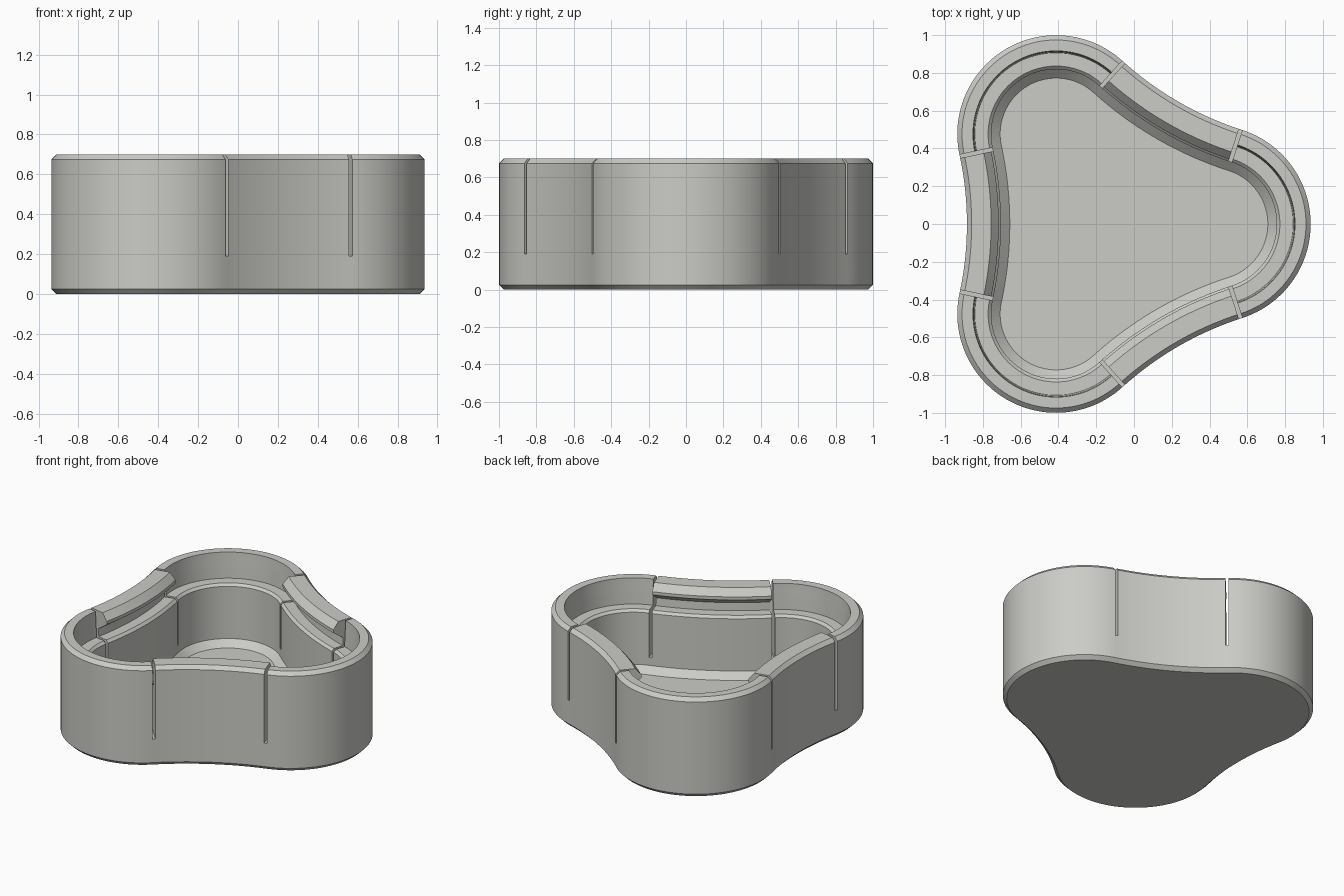
import bpy, bmesh, math
from mathutils import Vector, Matrix

if "Cube" in bpy.data.objects:
    bpy.data.objects.remove(bpy.data.objects["Cube"])

R, LOBE, RHO = 0.55, 0.523, 1.725      # lobe spacing, lobe radius, concave side radius
XC = -R / 4                            # centre of the three-fold symmetry
SLOT_W, SLOT_Z = 0.019, 0.19
N_LOBE, N_SIDE = 48, 20

# half angle of a lobe arc and of a concave side arc (tangent to each other)
half = R * math.sin(math.pi / 3)
side_half = math.asin(half / (LOBE + RHO))
lobe_half = math.pi / 3 + side_half
side_dist = R / 2 + (LOBE + RHO) * math.cos(side_half)

# cross-sections as (inset, height), from underside up, over the rim and down to the floor
OUTER = [(0.025, 0), (0, 0.025), (0, 0.675), (0.025, 0.7)]
PLAIN = [(0.083, 0.7), (0.085, 0.66), (0.087, 0.635), (0.09, 0.575)]
HOOK = [(0.128, 0.7), (0.168, 0.652), (0.168, 0.63), (0.09, 0.575)]
INNER = [(0.093, 0.52), (0.163, 0.52), (0.18, 0.503), (0.18, 0.135), (0.227, 0.09)]


def polar(r, a):
    return Vector((r * math.cos(a), r * math.sin(a), 0))


def outline():
    """Columns round the wall: (arc centre, radius, direction sign, angle, has hook)."""
    cols = []
    skip = (SLOT_W * 0.85) / (RHO + 0.09)
    for k in range(3):
        base = k * 2 * math.pi / 3
        for i in range(N_LOBE + 1):
            a = base - lobe_half + 2 * lobe_half * i / N_LOBE
            cols.append((polar(R, base), LOBE, -1, a, False))
        mid = base + math.pi / 3
        span = side_half - skip
        for i in range(N_SIDE + 1):
            a = mid + math.pi + span - 2 * span * i / N_SIDE
            cols.append((polar(side_dist, mid), RHO, 1, a, True))
    return cols


mat = bpy.data.materials.new("warm light grey")
mat.diffuse_color = (0.6, 0.6, 0.57, 1)
mat.use_nodes = True
mat.node_tree.nodes["Principled BSDF"].inputs["Base Color"].default_value = mat.diffuse_color


def make_object(name, bm):
    bmesh.ops.recalc_face_normals(bm, faces=bm.faces)
    mesh = bpy.data.meshes.new(name)
    bm.to_mesh(mesh)
    bm.free()
    ob = bpy.data.objects.new(name, mesh)
    mesh.materials.append(mat)
    bpy.context.collection.objects.link(ob)
    return ob


# tray body with hooked clips on the three concave sides
bm = bmesh.new()
columns = []
for centre, rad, sign, ang, hook in outline():
    section = OUTER + (HOOK if hook else PLAIN) + INNER
    columns.append([bm.verts.new(centre + polar(rad + sign * d, ang) + Vector((XC, 0, z)))
                    for d, z in section])
for a, b in zip(columns, columns[1:] + columns[:1]):
    for j in range(len(a) - 1):
        bm.faces.new((a[j], b[j], b[j + 1], a[j + 1]))
bm.faces.new([c[0] for c in columns])      # underside
bm.faces.new([c[-1] for c in columns])     # floor
tray = make_object("tray", bm)

# slots that free both ends of each clip
bm = bmesh.new()
for k in range(3):
    mid = k * 2 * math.pi / 3 + math.pi / 3
    for s in (-1, 1):
        ang = mid + math.pi + s * (side_half - SLOT_W * 0.43 / (RHO + 0.09))
        pos = polar(side_dist, mid) + polar(RHO + 0.08, ang) + Vector((XC, 0, SLOT_Z + 0.35))
        mat4 = (Matrix.Translation(pos) @ Matrix.Rotation(ang, 4, 'Z')
                @ Matrix.Diagonal((0.24, SLOT_W, 0.7, 1)))
        bmesh.ops.create_cube(bm, size=1, matrix=mat4)
slots = make_object("slot_cutter", bm)
slots.hide_render = True

cut = tray.modifiers.new("slots", 'BOOLEAN')
cut.operation = 'DIFFERENCE'
cut.solver = 'EXACT'
cut.object = slots
bpy.context.view_layer.objects.active = tray
tray.select_set(True)
slots.select_set(False)
bpy.ops.object.modifier_apply(modifier=cut.name)
bpy.data.objects.remove(slots)

bpy.ops.object.shade_smooth_by_angle(angle=math.radians(25))
